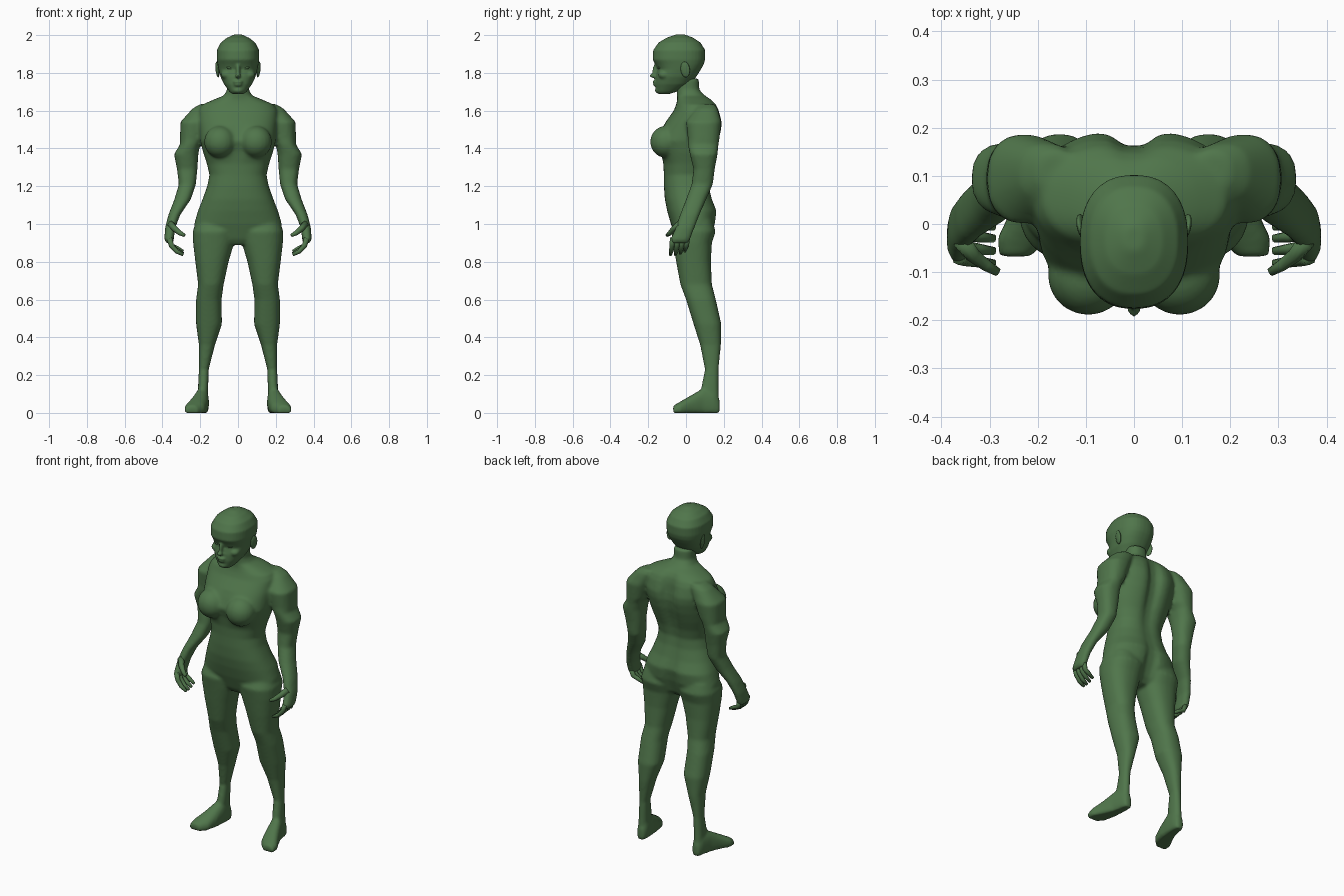
import bpy, bmesh, math
from mathutils import Vector

green = bpy.data.materials.new("muted_green")
green.diffuse_color = (0.08, 0.18, 0.07, 1)


def finish(name, bm):
    bmesh.ops.recalc_face_normals(bm, faces=bm.faces)
    me = bpy.data.meshes.new(name)
    bm.to_mesh(me)
    bm.free()
    me.materials.append(green)
    ob = bpy.data.objects.new(name, me)
    bpy.context.collection.objects.link(ob)
    for p in me.polygons:
        p.use_smooth = True
    return ob


def loft(name, rows, side=1, along="z", n=28, power=0.85):
    """Rows: position, low/high of first axis, low/high of second axis, front and back groove."""
    bm = bmesh.new()
    rings = []
    for row in rows:
        t, a0, a1, b0, b1 = row[:5]
        gf, gb = row[5:7] if len(row) > 5 else (0, 0)
        ring = []
        for i in range(n):
            ang = 2 * math.pi * (i + 0.5) / n
            c, s = math.cos(ang), math.sin(ang)
            a = (a0 + a1) / 2 + (a1 - a0) / 2 * math.copysign(abs(c) ** power, c)
            b = (b0 + b1) / 2 + (b1 - b0) / 2 * math.copysign(abs(s) ** power, s)
            dip = math.exp(-(a / 0.04) ** 2)
            b += gf * dip if s < 0 else -gb * dip
            co = (a * side, b, t) if along == "z" else (a * side, t, max(b, 0))
            ring.append(bm.verts.new(co))
        rings.append(ring)
    for r, q in zip(rings, rings[1:]):
        for i in range(n):
            j = (i + 1) % n
            bm.faces.new((r[i], r[j], q[j], q[i]))
    bm.faces.new(rings[0])
    bm.faces.new(rings[-1])
    return finish(name, bm)


def ball(name, loc, size, rot=(0, 0, 0)):
    bm = bmesh.new()
    bmesh.ops.create_uvsphere(bm, u_segments=20, v_segments=12, radius=1)
    ob = finish(name, bm)
    ob.location, ob.scale, ob.rotation_euler = loc, size, rot
    return ob


def tube(name, pts, side):
    """Tapered digit through points (x, y, z, radius)."""
    bm = bmesh.new()
    rings = []
    for i, p in enumerate(pts):
        d = Vector(pts[min(i + 1, len(pts) - 1)][:3]) - Vector(pts[max(i - 1, 0)][:3])
        d.normalize()
        u = d.cross(Vector((0, 1, 0))).normalized()
        v = d.cross(u)
        ring = []
        for k in range(8):
            a = math.tau * k / 8
            co = Vector(p[:3]) + p[3] * (math.cos(a) * u + math.sin(a) * v)
            ring.append(bm.verts.new((co.x * side, co.y, co.z)))
        rings.append(ring)
    for r, q in zip(rings, rings[1:]):
        for k in range(8):
            bm.faces.new((r[k], r[k - 1], q[k - 1], q[k]))
    bm.faces.new(rings[0])
    bm.faces.new(rings[-1])
    return finish(name, bm)


def fuse(name, parts, voxel, smooth):
    bpy.ops.object.select_all(action="DESELECT")
    for p in parts:
        p.select_set(True)
    bpy.context.view_layer.objects.active = parts[0]
    bpy.ops.object.join()
    ob = bpy.context.object
    ob.name = name
    m = ob.modifiers.new("fuse", "REMESH")
    m.mode, m.voxel_size, m.use_smooth_shade = "VOXEL", voxel, True
    m = ob.modifiers.new("soften", "SMOOTH")
    m.factor, m.iterations = 0.5, smooth


# torso and neck: z, half width, front, back, front groove, back groove
torso = [(.89, .06, -.03, .08, 0, 0), (.92, .17, -.05, .125, 0, .02), (1.0, .232, -.08, .158, 0, .03),
         (1.07, .212, -.1, .167, 0, .02), (1.13, .188, -.112, .142, 0, .01), (1.2, .163, -.117, .125, 0, .01),
         (1.26, .151, -.117, .122, 0, .015), (1.32, .165, -.12, .135, 0, .02), (1.38, .185, -.14, .158, .01, .03),
         (1.44, .2, -.168, .18, .02, .035), (1.5, .205, -.135, .195, .01, .04), (1.54, .21, -.108, .197, 0, .045),
         (1.6, .21, -.065, .18, 0, .03), (1.632, .19, -.052, .165, 0, .02), (1.658, .13, -.046, .14, 0, .01),
         (1.68, .075, -.047, .1, 0, 0), (1.71, .058, -.05, .07, 0, 0), (1.77, .058, -.055, .068, 0, 0)]
parts = [loft("torso", [(z, -w, w, f, b, gf, gb) for z, w, f, b, gf, gb in torso], n=48)]

leg = [(1.02, .03, .22, -.05, .14), (.96, .01, .24, -.078, .157), (.9, .02, .238, -.068, .137),
       (.8, .05, .226, -.052, .132), (.68, .076, .211, -.03, .137), (.6, .087, .222, 0, .158),
       (.47, .085, .222, .04, .187), (.36, .122, .207, .075, .185), (.23, .155, .207, .1, .172),
       (.13, .158, .212, .08, .172), (.03, .16, .215, .09, .175)]
foot = [(.178, .165, .205, -.02, .07), (.15, .154, .217, -.02, .12), (.09, .154, .23, -.02, .13),
        (.03, .16, .255, -.02, .095), (-.03, .175, .284, -.02, .06), (-.068, .215, .28, -.015, .038)]
arm = [(1.635, .12, .2, .07, .15), (1.612, .12, .24, .05, .167), (1.54, .15, .305, 0, .187),
       (1.45, .18, .307, .01, .177), (1.42, .2, .307, .01, .172), (1.37, .21, .339, .02, .167),
       (1.29, .215, .323, .04, .152), (1.21, .223, .313, .03, .142), (1.13, .25, .337, 0, .107),
       (1.05, .305, .368, -.032, .072), (.98, .332, .386, -.055, .045), (.92, .34, .39, -.082, .022),
       (.9, .342, .382, -.08, .015)]
for s in (1, -1):
    parts += [loft("leg", leg, s), loft("foot", foot, s, "y"), loft("arm", arm, s),
              ball("breast", (s * .095, -.105, 1.435), (.085, .085, .085))]
fuse("body", parts, .009, 5)

# four curled fingers and a thumb on each hand
for s in (1, -1):
    tag = "left" if s > 0 else "right"
    for i, y in enumerate((-.07, -.044, -.018, .006)):
        k = (0, 0, .006, .018)[i]
        tube(f"{tag}_finger_{i + 1}", [(.364, y, .925, .015), (.352, y - .004, .885, .0135),
             (.325, y - .008, .855 + k, .012), (.29, y - .012, .837 + k, .008)], s)
    tube(f"{tag}_thumb", [(.358, -.035, 1.0, .019), (.335, -.065, .975, .016),
                          (.308, -.085, .952, .013), (.283, -.1, .94, .009)], s)

# head: z, half width, front, back
skull = [(1.688, .03, -.145, -.09), (1.7, .045, -.156, -.05), (1.74, .074, -.162, .02),
         (1.78, .093, -.16, .055), (1.82, .103, -.15, .08), (1.845, .108, -.162, .094),
         (1.87, .113, -.177, .101), (1.92, .112, -.174, .102), (1.96, .092, -.146, .077),
         (1.985, .06, -.105, .04), (2.003, .02, -.055, -.005)]
face = [loft("skull", [(z, -w, w, f, b) for z, w, f, b in skull], n=36)]
face += [ball("nose_tip", (0, -.172, 1.785), (.015, .021, .012)),
         ball("nose_bridge", (0, -.163, 1.815), (.011, .015, .042), (-.2, 0, 0)),
         ball("upper_lip", (0, -.163, 1.753), (.026, .014, .008)),
         ball("lower_lip", (0, -.161, 1.737), (.022, .014, .008)),
         ball("chin", (0, -.143, 1.708), (.03, .022, .018))]
for s in (1, -1):
    face += [ball("cheek", (s * .06, -.115, 1.79), (.03, .032, .024))]
fuse("head", face, .006, 4)

# eyes and ears
for s in (1, -1):
    tag = "left" if s > 0 else "right"
    ball(f"{tag}_eye", (s * .042, -.137, 1.826), (.019, .013, .008), (0, s * -.15, 0))
    ball(f"{tag}_ear", (s * .109, -.004, 1.818), (.009, .025, .042), (.1, s * .12, s * -.2))
